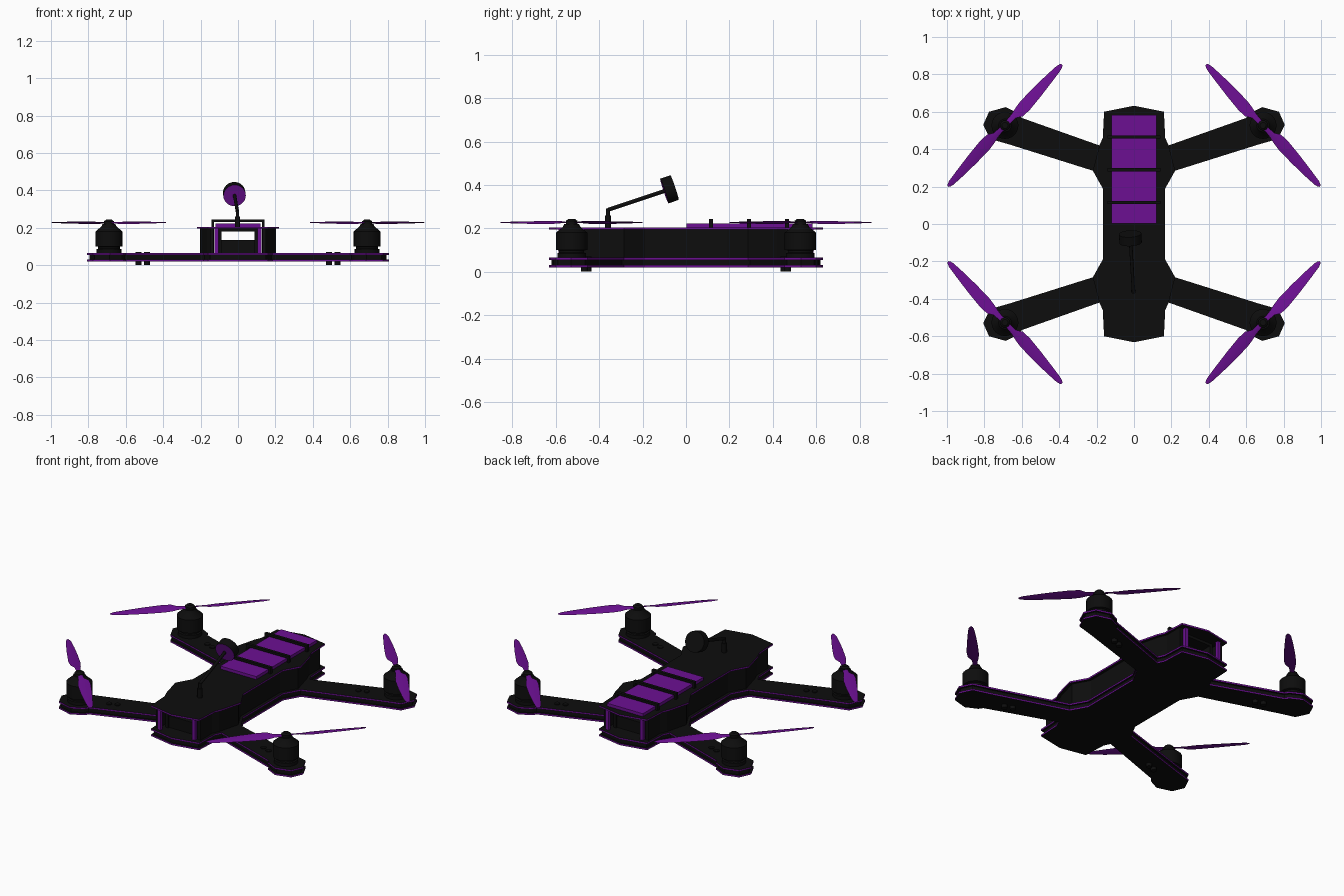
import bpy, bmesh, math
from mathutils import Vector, Matrix

cube = bpy.data.objects.get("Cube")
if cube:
    bpy.data.objects.remove(cube, do_unlink=True)


def material(name, rgb):
    m = bpy.data.materials.new(name)
    m.use_nodes = True
    m.diffuse_color = (*rgb, 1)
    bsdf = m.node_tree.nodes["Principled BSDF"]
    bsdf.inputs["Base Color"].default_value = (*rgb, 1)
    bsdf.inputs["Roughness"].default_value = 0.6
    return m


BLACK = material("carbon black", (0.004, 0.004, 0.004))
PURPLE = material("vivid purple", (0.15, 0.005, 0.29))


def finish(name, bm, mats, smooth=False):
    bmesh.ops.recalc_face_normals(bm, faces=bm.faces)
    mesh = bpy.data.meshes.new(name)
    bm.to_mesh(mesh)
    bm.free()
    obj = bpy.data.objects.new(name, mesh)
    bpy.context.collection.objects.link(obj)
    for m in mats:
        mesh.materials.append(m)
    if smooth:
        bpy.ops.object.select_all(action='DESELECT')
        obj.select_set(True)
        bpy.context.view_layer.objects.active = obj
        bpy.ops.object.shade_smooth_by_angle(angle=math.radians(35))
    return obj


def box(name, center, size, mat):
    bm = bmesh.new()
    bmesh.ops.create_cube(bm, size=1, matrix=Matrix.Translation(center) @ Matrix.Diagonal((*size, 1)))
    return finish(name, bm, [mat])


def prism(name, points, z0, z1, mats):
    """Extruded outline; a second material goes on the cut edges."""
    bm = bmesh.new()
    face = bm.faces.new([bm.verts.new((x, y, z0)) for x, y in points])
    top = bmesh.ops.extrude_face_region(bm, geom=[face])["geom"]
    for v in top:
        if isinstance(v, bmesh.types.BMVert):
            v.co.z = z1
    bm.normal_update()
    if len(mats) > 1:
        for f in bm.faces:
            f.material_index = int(abs(f.normal.z) < 0.5)
    return finish(name, bm, mats)


def lathe(name, profile, mats, matrix=Matrix(), seg=24):
    bm = bmesh.new()
    rings = [[bm.verts.new((r * math.cos(math.tau * i / seg), r * math.sin(math.tau * i / seg), z))
              for i in range(seg)] for r, z in profile]
    for a, b in zip(rings, rings[1:]):
        for i in range(seg):
            j = (i + 1) % seg
            bm.faces.new((a[i], a[j], b[j], b[i]))
    bm.faces.new(rings[0][::-1])
    cap = bm.faces.new(rings[-1])
    cap.material_index = len(mats) - 1
    bm.transform(matrix)
    return finish(name, bm, mats, True)


def rod(name, a, b, r, mat):
    a, b = Vector(a), Vector(b)
    turn = (b - a).to_track_quat('Z', 'Y').to_matrix().to_4x4()
    return lathe(name, [(r, 0), (r, (b - a).length)], [mat], Matrix.Translation(a) @ turn, 12)


def four_way(quarter):
    """Mirror a quarter outline, running from the rear tip to the waist."""
    right = quarter + [(x, -y) for x, y in reversed(quarter)]
    left = [(-x, y) for x, y in reversed(right) if x > 0]
    return right + left


def inset(points, d):
    out = []
    for i, p in enumerate(points):
        p = Vector(p)
        e = (p - Vector(points[i - 1])).normalized()
        f = (Vector(points[(i + 1) % len(points)]) - p).normalized()
        n, m = Vector((e.y, -e.x)), Vector((f.y, -f.x))
        out.append(tuple(p + (n + m) * d / (1 + n.dot(m))))
    return out


# Main frame: two plates with coloured edges around a dark core
tail = [(0, 0.632), (0.16, 0.6), (0.167, 0.46), (0.185, 0.42)]
waist = [(0.22, 0.285), (0.167, 0.19)]
pad = [(0.6, 0.567), (0.615, 0.59), (0.685, 0.625), (0.775, 0.6), (0.806, 0.53),
       (0.77, 0.455), (0.665, 0.425)]
frame = four_way(tail + pad + waist)
prism("lower_frame_plate", frame, 0.02, 0.03, [BLACK, PURPLE])
prism("upper_frame_plate", frame, 0.055, 0.065, [BLACK, PURPLE])
prism("frame_core", inset(frame, 0.012), 0.03, 0.055, [BLACK])

# Top deck and side walls
prism("top_deck", four_way(tail + waist), 0.195, 0.205, [BLACK, PURPLE])
half = [(0.15, 0.57)] + [(x - 0.018, y) for x, y in tail[2:] + waist]
edge = half + [(x, -y) for x, y in reversed(half)]
for side, s in (("left", 1), ("right", -1)):
    wall = [(s * x, y) for x, y in edge] + [(s * (x - 0.02), y) for x, y in reversed(edge)]
    prism(side + "_side_wall", wall, 0.065, 0.195, [BLACK])
    box(side + "_inner_rail", (s * 0.098, 0, 0.13), (0.018, 1.08, 0.13), BLACK)
    for end, t in (("front", -1), ("rear", 1)):
        box(f"{end}_{side}_post", (s * 0.115, t * 0.578, 0.13), (0.02, 0.02, 0.13), PURPLE)

# Inner electronics and deck stiffener leave a slot through the body
box("electronics_stack", (0, 0, 0.1), (0.18, 1.06, 0.07), BLACK)
box("deck_stiffener", (0, 0, 0.187), (0.18, 1.08, 0.016), BLACK)

# Battery held by three straps
box("battery", (0, 0.293, 0.213), (0.24, 0.58, 0.02), PURPLE)
for i, y in enumerate((0.115, 0.29, 0.465)):
    box(f"strap_top_{i}", (0, y, 0.237), (0.285, 0.018, 0.014), BLACK)
    for s in (-1, 1):
        box(f"strap_leg_{i}", (s * 0.136, y, 0.218), (0.013, 0.018, 0.03), BLACK)

# Antenna: socket, bent stalk and tilted disc
elbow, head = Vector((-0.003, -0.36, 0.285)), Vector((-0.018, -0.1, 0.372))
rod("antenna_socket", (-0.003, -0.36, 0.2), (-0.003, -0.36, 0.26), 0.014, BLACK)
rod("antenna_stalk_lower", (-0.003, -0.36, 0.25), elbow + Vector((0, 0, 0.006)), 0.009, BLACK)
rod("antenna_stalk_upper", elbow, head, 0.009, BLACK)
face_turn = (elbow - head).to_track_quat('Z', 'Y').to_matrix().to_4x4()
lathe("antenna_disc", [(0.06, -0.05), (0.06, 0)], [BLACK, PURPLE],
      Matrix.Translation(head) @ face_turn)

# Motors, screws and propellers on each arm
motor = [(0.066, 0.065), (0.066, 0.085), (0.058, 0.088), (0.058, 0.098), (0.072, 0.101),
         (0.072, 0.18), (0.04, 0.207), (0.034, 0.22), (0.016, 0.221)]
hub = [(0.016, 0.215), (0.027, 0.22), (0.027, 0.234), (0.016, 0.243)]
# Blade stations: distance, leading edge, trailing edge, pitch drop
blade = [(0.015, 0.012, -0.012, 0.002), (0.07, 0.016, -0.016, 0.004),
         (0.1, 0.036, -0.022, 0.007), (0.15, 0.04, -0.028, 0.007),
         (0.25, 0.033, -0.027, 0.006), (0.35, 0.023, -0.022, 0.004),
         (0.42, 0.015, -0.016, 0.002), (0.44, 0.008, -0.01, 0.001), (0.446, 0.002, -0.004, 0)]


def propeller(name, x, y, sx, sy):
    bm = bmesh.new()
    for flip in (1, -1):
        rings = []
        for r, lead, trail, drop in blade:
            mid = (lead + trail) / 2
            section = [(lead, drop), (mid, 0.003), (trail, -drop), (mid, -0.002)]
            rings.append([bm.verts.new((flip * r, flip * w, h)) for w, h in section])
        for a, b in zip(rings, rings[1:]):
            for i in range(4):
                j = (i + 1) % 4
                bm.faces.new((a[i], a[j], b[j], b[i]))
        bm.faces.new(rings[0])
        bm.faces.new(rings[-1])
    bm.transform(Matrix.Rotation(math.atan2(0.325, -0.305), 4, 'Z'))
    # The leading edge swaps sides with the mirrored arm
    bm.transform(Matrix.Translation((x, y, 0.227)) @ Matrix.Diagonal((sx, sy, 1, 1)))
    finish(name, bm, [PURPLE], True)


for end, sy in (("front", -1), ("rear", 1)):
    for side, sx in (("left", 1), ("right", -1)):
        label = f"{end}_{side}"
        x, y = sx * 0.69, sy * 0.527
        place = Matrix.Translation((x, y, 0))
        lathe(label + "_motor", motor, [BLACK], place)
        lathe(label + "_hub", hub, [BLACK], place, 16)
        propeller(label + "_propeller", x, y, sx, sy)
        for px, py in ((0.487, 0.452), (0.532, 0.468)):
            rod(label + "_screw", (sx * px, sy * py, 0), (sx * px, sy * py, 0.07), 0.016, BLACK)
